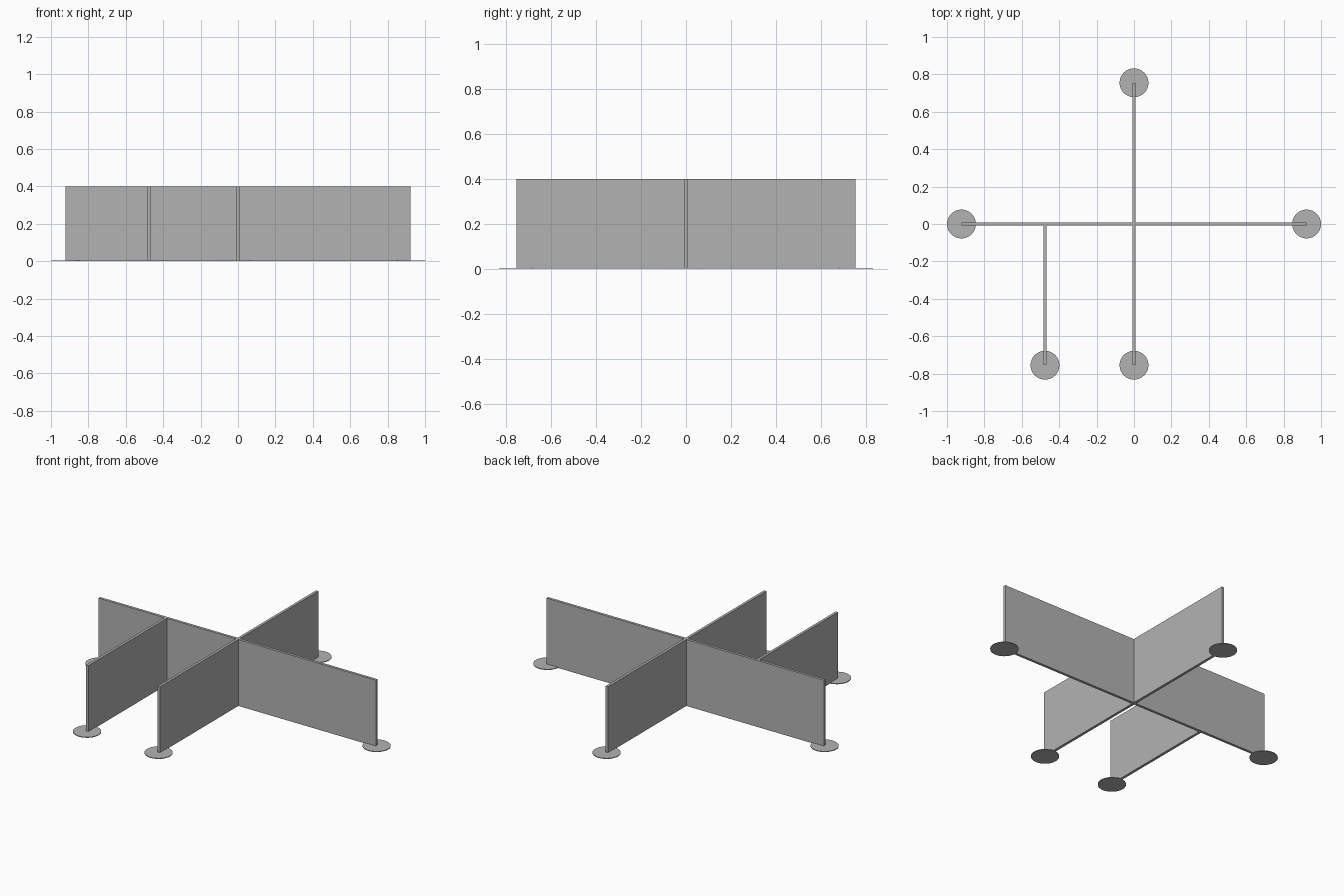
import bpy

cube = bpy.data.objects.get("Cube")
if cube:
    bpy.data.objects.remove(cube, do_unlink=True)

HEIGHT = 0.4
HALF = 0.008           # half the panel thickness
FOOT_R = 0.077
FOOT_H = 0.004
END_X, END_Y, SIDE_X = 0.923, 0.755, -0.476

grey = bpy.data.materials.new("light_grey")
grey.use_nodes = True
colour = (0.45, 0.45, 0.45, 1)
grey.diffuse_color = colour
grey.node_tree.nodes["Principled BSDF"].inputs["Base Color"].default_value = colour


def panel(name, x0, x1, y0, y1):
    """Upright panel standing on the floor between the given limits."""
    bpy.ops.mesh.primitive_cube_add(size=1)
    ob = bpy.context.object
    ob.name = name
    ob.location = ((x0 + x1) / 2, (y0 + y1) / 2, HEIGHT / 2)
    ob.scale = (x1 - x0, y1 - y0, HEIGHT)
    ob.data.materials.append(grey)


def foot(name, x, y):
    """Thin round floor plate."""
    bpy.ops.mesh.primitive_cylinder_add(vertices=48, radius=FOOT_R, depth=FOOT_H,
                                        location=(x, y, FOOT_H / 2))
    ob = bpy.context.object
    ob.name = name
    ob.data.materials.append(grey)
    bpy.ops.object.shade_smooth_by_angle()


# Long cross panel and the panels that butt against it
panel("long_panel", -END_X, END_X, -HALF, HALF)
panel("back_panel", -HALF, HALF, HALF, END_Y)
panel("front_panel", -HALF, HALF, -END_Y, -HALF)
panel("side_front_panel", SIDE_X - HALF, SIDE_X + HALF, -END_Y, -HALF)

# A foot under every free end
for name, x, y in (("left_foot", END_X, 0), ("right_foot", -END_X, 0),
                   ("back_foot", 0, END_Y), ("front_foot", 0, -END_Y),
                   ("side_front_foot", SIDE_X, -END_Y)):
    foot(name, x, y)
